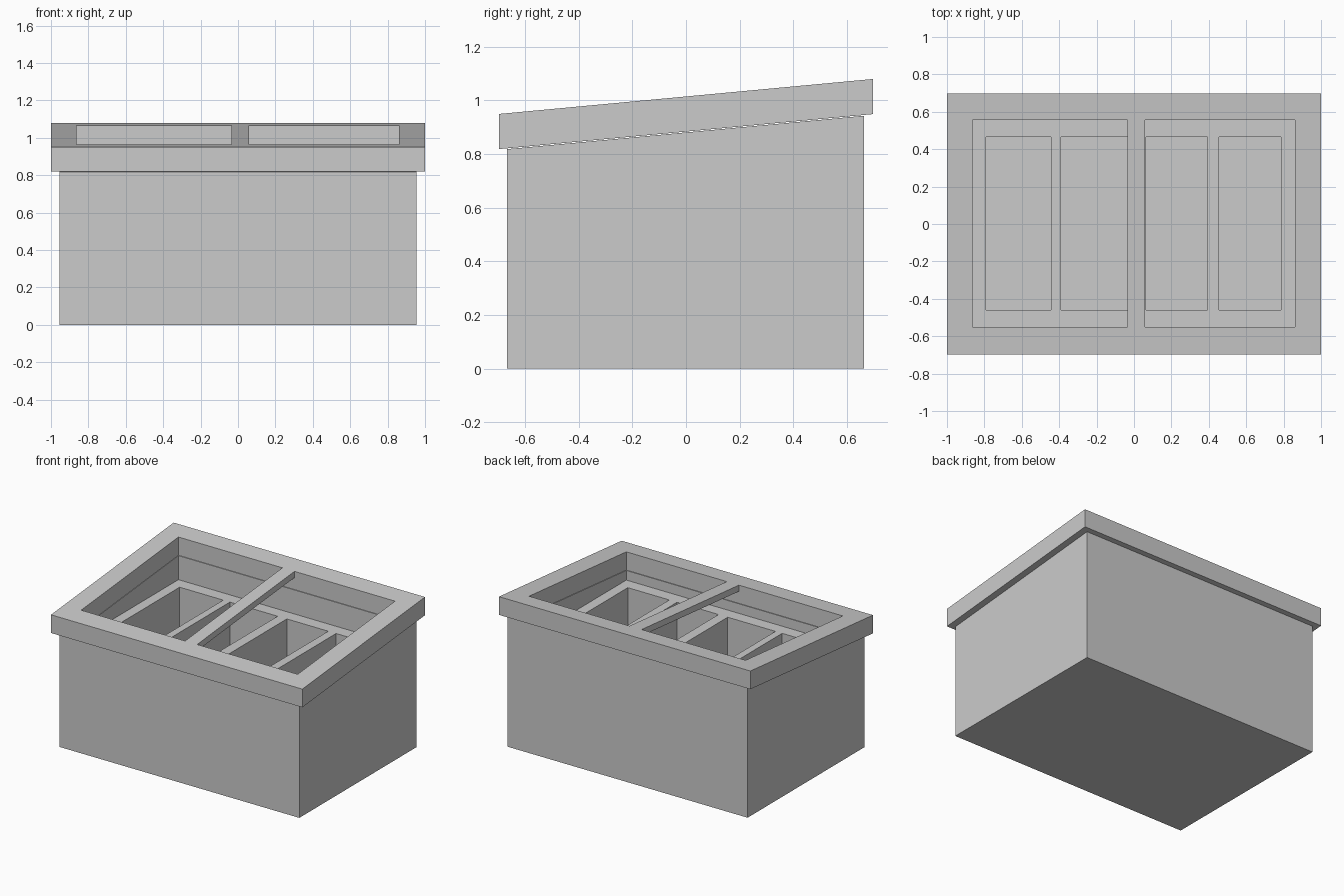
import bpy
import bmesh

old = bpy.data.objects.get("Cube")
if old:
    bpy.data.objects.remove(old, do_unlink=True)

gray = bpy.data.materials.new("plain gray")
gray.use_nodes = True
gray.diffuse_color = (0.6, 0.6, 0.6, 1)
gray.node_tree.nodes["Principled BSDF"].inputs["Base Color"].default_value = (0.6, 0.6, 0.6, 1)


def roof(y):
    """Height of the sloping rim top at depth y."""
    return 1.0146 + 0.0935 * y


def box(name, x, y, bottom, top):
    """Box whose bottom and top heights are functions of y."""
    bm = bmesh.new()
    bmesh.ops.create_cube(bm, size=1)
    for v in bm.verts:
        v.co.x = x[v.co.x > 0]
        v.co.y = y[v.co.y > 0]
        v.co.z = (top if v.co.z > 0 else bottom)(v.co.y)
    mesh = bpy.data.meshes.new(name)
    bm.to_mesh(mesh)
    bm.free()
    mesh.materials.append(gray)
    obj = bpy.data.objects.new(name, mesh)
    bpy.context.collection.objects.link(obj)
    return obj


def cut(obj, x, y, bottom):
    """Cut a rectangular pit down to the given height."""
    cutter = box("cutter", x, y, lambda _: bottom, lambda _: 1.5)
    cutter.hide_render = True
    mod = obj.modifiers.new("pit", 'BOOLEAN')
    mod.operation = 'DIFFERENCE'
    mod.solver = 'EXACT'
    mod.object = cutter
    bpy.context.view_layer.objects.active = obj
    bpy.ops.object.modifier_apply(modifier=mod.name)
    bpy.data.objects.remove(cutter, do_unlink=True)


opening_x, opening_y = (-0.863, 0.86), (-0.55, 0.556)
shelf_z, well_floor_z = 0.76, 0.05

# Main bin with a sunken shelf and four deep wells
body = box("bin_body", (-0.955, 0.955), (-0.667, 0.664),
           lambda y: 0, lambda y: roof(y) - 0.134)
cut(body, opening_x, opening_y, shelf_z)
for well_x in ((-0.79, -0.443), (-0.39, -0.01), (0.063, 0.393), (0.455, 0.785)):
    cut(body, well_x, (-0.46, 0.465), well_floor_z)

# Overhanging sloped rim
rim = box("sloped_rim", (-1, 1), (-0.697, 0.697), lambda y: roof(y) - 0.131, roof)
cut(rim, opening_x, opening_y, 0.5)

# Thin bar across the opening, flush with the rim
box("center_bar", (-0.036, 0.06), opening_y, lambda y: roof(y) - 0.045, roof)
